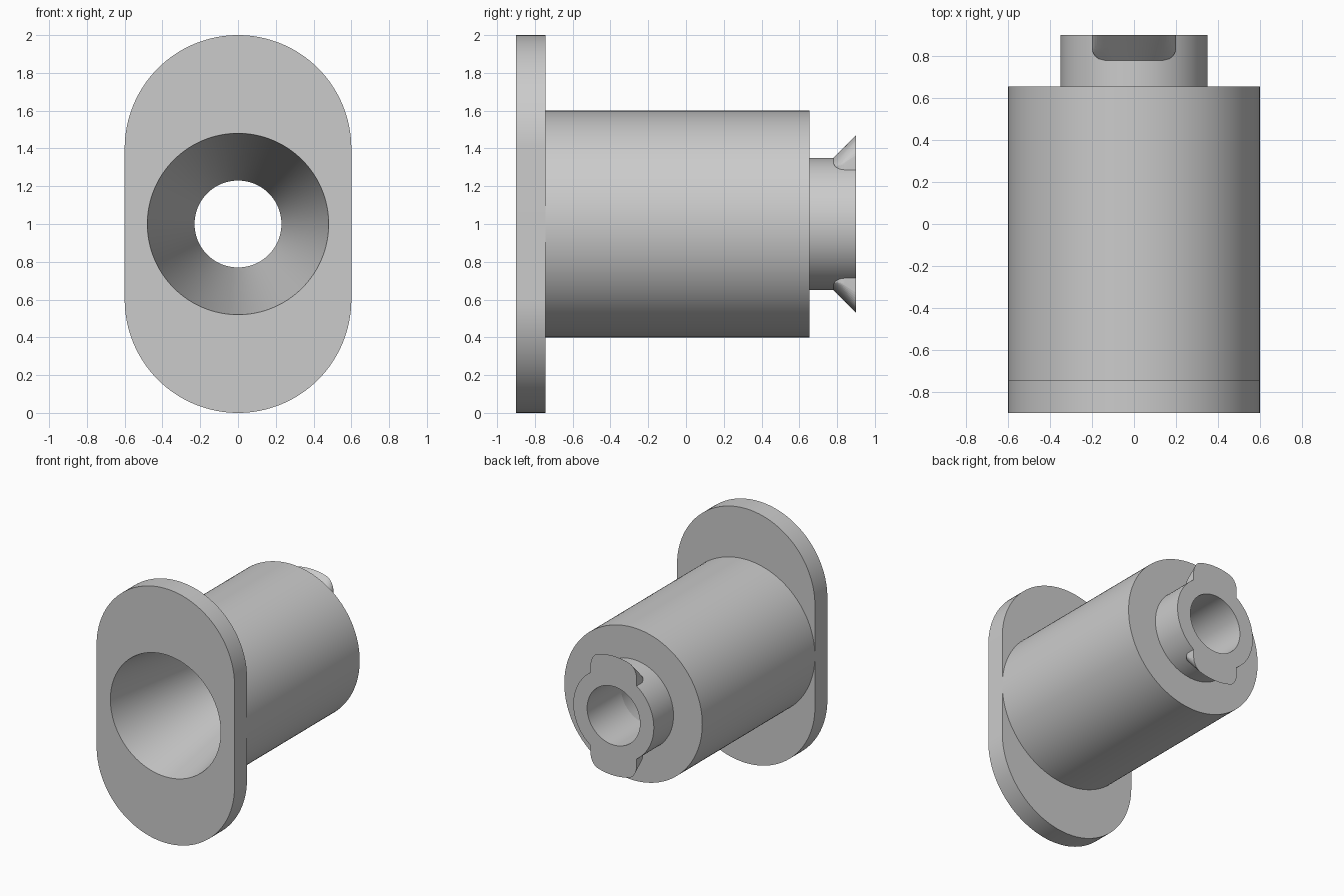
import bpy
import bmesh
from math import sin, cos, pi, sqrt, radians

cube = bpy.data.objects.get("Cube")
if cube:
    bpy.data.objects.remove(cube, do_unlink=True)

grey = bpy.data.materials.new("light grey")
grey.use_nodes = True
grey.diffuse_color = (0.6, 0.6, 0.6, 1)
grey.node_tree.nodes["Principled BSDF"].inputs["Base Color"].default_value = (0.6, 0.6, 0.6, 1)

CENTRE = 1.0               # height of the bore axis
HALF = 64                  # segments per half turn
FRONT, FLANGE_BACK, BODY_BACK, BACK = -0.9, -0.745, 0.655, 0.9
BODY_R, TUBE_R = 0.6, 0.35


def ring(radius, y, stretch=0.0):
    """Circle around the bore axis, pulled apart vertically into a stadium."""
    points = []
    for side in (1, -1):
        for i in range(HALF + 1):
            a = pi * i / HALF
            points.append((side * radius * cos(a), y,
                           CENTRE + side * (radius * sin(a) + stretch)))
    return points


def loft(name, rings, closed=False, capped=False):
    """Skin a row of equal point loops."""
    bm = bmesh.new()
    loops = [[bm.verts.new(p) for p in r] for r in rings]
    pairs = list(zip(loops, loops[1:]))
    if closed:
        pairs.append((loops[-1], loops[0]))
    for a, b in pairs:
        for i in range(len(a)):
            j = (i + 1) % len(a)
            face = bm.faces.new((a[i], a[j], b[j], b[i]))
            if face.calc_area() < 1e-7:
                bm.faces.remove(face)
    if capped:
        bm.faces.new(loops[0])
        bm.faces.new(loops[-1])
    bmesh.ops.remove_doubles(bm, verts=bm.verts, dist=1e-5)
    bmesh.ops.recalc_face_normals(bm, faces=bm.faces)
    mesh = bpy.data.meshes.new(name)
    bm.to_mesh(mesh)
    bm.free()
    mesh.materials.append(grey)
    obj = bpy.data.objects.new(name, mesh)
    bpy.context.collection.objects.link(obj)
    bpy.ops.object.select_all(action='DESELECT')
    obj.select_set(True)
    bpy.context.view_layer.objects.active = obj
    bpy.ops.object.shade_smooth_by_angle(angle=radians(8))
    return obj


# Flange, body, rear tube and tapered bore as one continuous wall
loft("flanged_bushing", [
    ring(0.48, FRONT),
    ring(BODY_R, FRONT, 0.4),
    ring(BODY_R, FLANGE_BACK, 0.4),
    ring(BODY_R, FLANGE_BACK),
    ring(BODY_R, BODY_BACK),
    ring(TUBE_R, BODY_BACK),
    ring(TUBE_R, BACK),
    ring(0.23, BACK),
    ring(0.23, 0.48),
], closed=True)


# Flared locking tabs with rounded corners, above and below the rear tube
ROUND, START, COLS, ROWS = 0.06, 0.78, 32, 16


def tab_section(y, side):
    flare = y - START
    inset = max(0.0, ROUND - flare)
    half_width = 0.14 + sqrt(ROUND ** 2 - inset ** 2)
    outer, inner = [], []
    for i in range(COLS + 1):
        x = -half_width * cos(pi * i / COLS)
        tube = sqrt(TUBE_R ** 2 - x * x)
        height = sqrt((TUBE_R + flare) ** 2 - x * x) - tube
        t = max(0.0, (abs(x) - half_width + ROUND) / ROUND)
        height *= 0.45 + 0.55 * sqrt(max(0.0, 1 - t * t))
        outer.append((x, y, CENTRE + side * (tube + height)))
        inner.append((x, y, CENTRE + side * (tube - 0.004)))
    return outer + inner[::-1]


for label, side in (("upper", 1), ("lower", -1)):
    sections = [tab_section(START + (BACK - START) * k / ROWS, side)
                for k in range(ROWS + 1)]
    loft(label + "_locking_tab", sections, capped=True)
